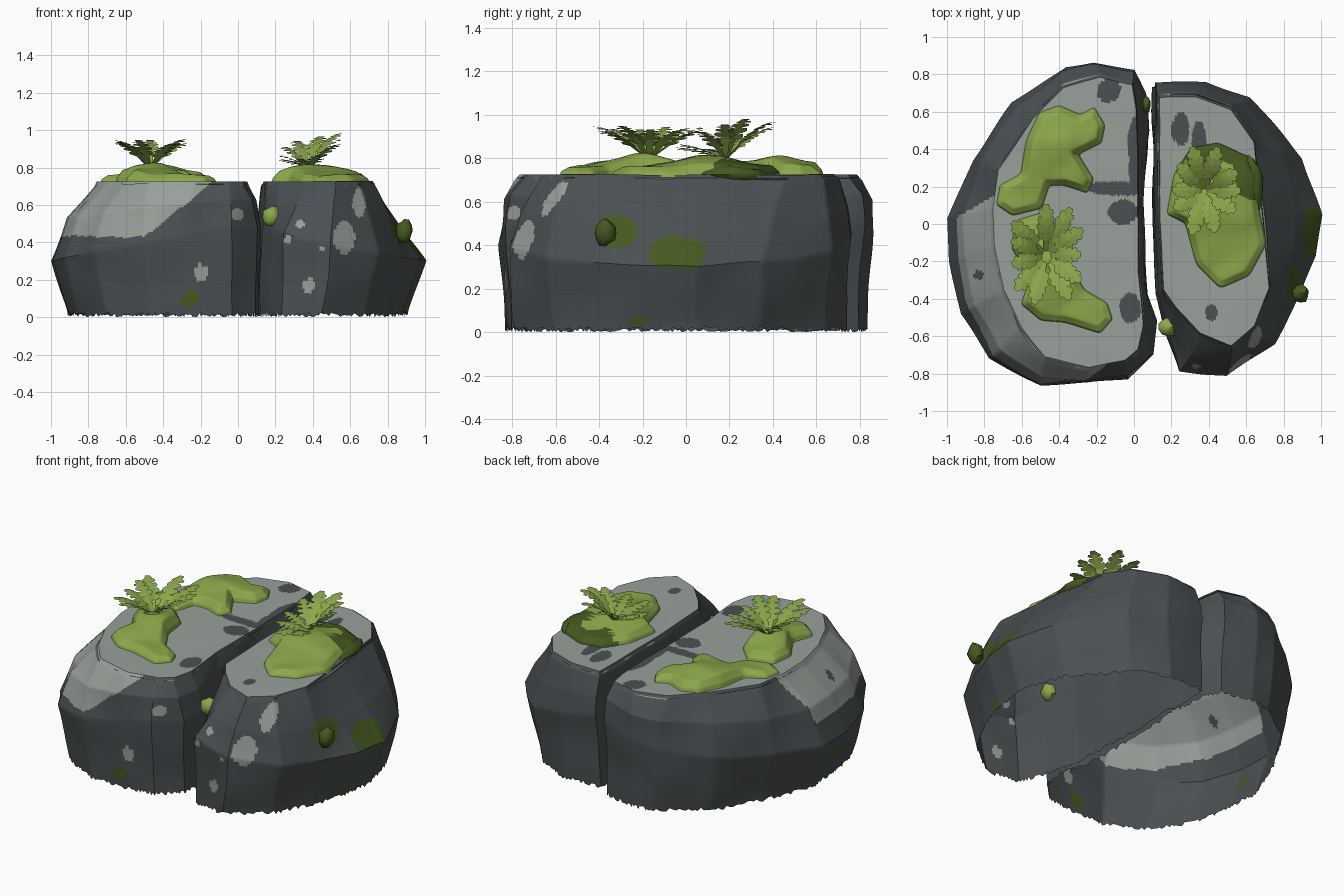
import bpy, bmesh, math, random
from mathutils import Vector, noise

random.seed(4)
cube = bpy.data.objects.get("Cube")
if cube:
    bpy.data.objects.remove(cube)


def material(name, r, g, b):
    m = bpy.data.materials.new(name)
    m.use_nodes = True
    m.diffuse_color = (r, g, b, 1)
    m.node_tree.nodes["Principled BSDF"].inputs["Base Color"].default_value = (r, g, b, 1)
    return m


dark_stone = material("dark_stone", .07, .08, .085)
light_stone = material("light_stone", .315, .35, .32)
moss_green = material("moss_green", .26, .39, .07)
deep_moss = material("deep_moss", .06, .1, .015)


def finish(bm, name, mats, angle=35, subsurf=0):
    mesh = bpy.data.meshes.new(name)
    bm.to_mesh(mesh)
    bm.free()
    ob = bpy.data.objects.new(name, mesh)
    bpy.context.collection.objects.link(ob)
    for m in mats:
        mesh.materials.append(m)
    bpy.ops.object.select_all(action='DESELECT')
    ob.select_set(True)
    bpy.context.view_layer.objects.active = ob
    bpy.ops.object.shade_smooth_by_angle(angle=math.radians(angle))
    if subsurf:
        mod = ob.modifiers.new("rounding", 'SUBSURF')
        mod.levels = mod.render_levels = subsurf


# Painted blotches: centre, then radii
dark_spots = [(-.13, .71, .73, .065, .06, .06), (-.1, .19, .73, .17, .04, .06), (-.06, .06, .73, .08, .07, .06),
              (-.02, -.45, .73, .06, .08, .06), (0, .38, .73, .03, .2, .05), (-.83, -.27, .63, .03, .025, .1),
              (.25, .51, .73, .05, .09, .06), (.35, .43, .73, .04, .12, .06), (.41, -.48, .73, .03, .045, .06)]
light_spots = [(.57, -.78, .43, .06, .2, .09), (.38, -.82, .17, .035, .1, .04), (-.2, -.84, .23, .035, .1, .045),
               (0, -.8, .55, .035, .1, .035), (.27, -.7, .42, .025, .15, .03), (.65, -.64, .62, .035, .14, .09),
               (.45, -.82, .37, .02, .1, .02), (.33, -.7, .5, .03, .12, .025)]
moss_spots = [(.97, -.04, .37, .15, .14, .085), (.9, -.33, .47, .14, .11, .085), (-.26, -.84, .1, .05, .1, .05),
              (-.95, -.15, .18, .1, .04, .04), (.06, .63, .6, .06, .05, .07), (.9, -.22, .05, .15, .06, .02)]


def inside_any(p, spots):
    return any(((p.x - x) / a) ** 2 + ((p.y - y) / b) ** 2 + ((p.z - z) / c) ** 2 < 1
               for x, y, z, a, b, c in spots)


def stone_index(p, normal):
    q = p + noise.noise_vector(p * 9) * .012
    if inside_any(q, moss_spots):
        return 2
    if inside_any(q, light_spots):
        return 1
    if inside_any(q, dark_spots):
        return 0
    bevel = p.x < -.15 and q.y < .14 + (p.x + .77) * .6 and q.y < .17 and q.z > .43 + max(0, p.x + .5) * .8
    return int(bevel or (p.z > .66 and normal.z > .8))


def rock(name, outline, bulge):
    """Outline rows hold the widest contour x, y and the matching plateau x, y."""
    bm = bmesh.new()
    n = len(outline)
    mid = Vector((sum(r[2] for r in outline) / n, sum(r[3] for r in outline) / n, .727))
    rings = [[] for _ in range(7)]
    for bx, by, tx, ty in outline:
        belly = Vector((bx, by, .5 - .2 * abs(bx)))
        rim = Vector((tx, ty, .7))
        plateau = Vector((tx, ty, .725)).lerp(mid, .03)
        points = [Vector((bx * .91, by * .965, .02)), belly,
                  belly.lerp(rim, .45) + Vector((bx * .4, by * .4, 1)) * bulge,
                  rim, plateau, plateau.lerp(mid, .4), plateau.lerp(mid, .75)]
        for ring, p in zip(rings, points):
            ring.append(bm.verts.new(p))
    for low, high in zip(rings, rings[1:]):
        for i in range(n):
            j = (i + 1) % n
            bm.faces.new((low[i], low[j], high[j], high[i]))
    centre = bm.verts.new(mid)
    for i in range(n):
        bm.faces.new((rings[-1][i], rings[-1][(i + 1) % n], centre))
    # Fine faces carry the blotches; the underside stays open
    bmesh.ops.subdivide_edges(bm, edges=bm.edges[:], cuts=17, use_grid_fill=True)
    for v in bm.verts:
        flat = .3 if v.co.z > .71 else 1
        v.co += noise.noise_vector(v.co * 3.5) * .014 * flat
        if v.is_boundary:
            v.co.z = random.uniform(0, .025)
    bmesh.ops.recalc_face_normals(bm, faces=bm.faces[:])
    bm.normal_update()
    if sum(f.normal.z for f in bm.faces) < 0:
        bmesh.ops.reverse_faces(bm, faces=bm.faces[:])
        bm.normal_update()
    for f in bm.faces:
        f.material_index = stone_index(f.calc_center_median(), f.normal)
    finish(bm, name, [dark_stone, light_stone, deep_moss])


rock("large_rock", [
    (-1, .02, -.77, .08), (-.86, .35, -.74, .3), (-.66, .64, -.55, .58), (-.37, .84, -.38, .75),
    (-.22, .86, -.18, .81), (0, .82, 0, .77), (.06, .7, .02, .65), (.08, .5, .03, .4), (.05, .13, .03, .1),
    (.07, -.38, .03, -.25), (.12, -.52, .06, -.56), (.1, -.7, .03, -.69), (-.03, -.83, -.04, -.75),
    (-.24, -.85, -.24, -.79), (-.5, -.86, -.48, -.73), (-.77, -.72, -.61, -.57), (-.93, -.48, -.71, -.36),
    (-.99, -.2, -.76, -.12)], .05)
rock("small_rock", [
    (.11, .75, .13, .7), (.38, .76, .33, .7), (.62, .67, .52, .63), (.9, .35, .65, .45), (1, .05, .69, .05),
    (.97, -.18, .71, -.15), (.88, -.4, .73, -.35), (.75, -.64, .65, -.56), (.5, -.82, .52, -.67),
    (.25, -.79, .35, -.6), (.18, -.59, .22, -.46), (.13, -.38, .15, -.36), (.11, .03, .13, .03)], .015)


def moss(name, outline, peak, height, deep=lambda p: False):
    """Raised moss cushion grown from a flat outline."""
    bm = bmesh.new()
    face = bm.faces.new([bm.verts.new((x, y, .715)) for x, y in outline])
    face.normal_update()
    if face.normal.z < 0:
        face.normal_flip()
    for thick, level in ((.01, .74), (.03, .76)):
        bmesh.ops.inset_region(bm, faces=[face], thickness=thick, use_boundary=True, use_even_offset=True)
        for v in face.verts:
            v.co.z = level
    bmesh.ops.triangulate(bm, faces=[face])
    bmesh.ops.subdivide_edges(bm, edges=bm.edges[:], cuts=4, use_grid_fill=True)
    for v in bm.verts:
        d = math.hypot(v.co.x - peak[0], v.co.y - peak[1])
        grow = min(1, max(0, (v.co.z - .73) / .03))
        v.co.z += grow * (height * math.exp(-(d / .2) ** 2) + .012 * noise.noise(v.co * 8))
    for f in bm.faces:
        f.material_index = int(deep(f.calc_center_median()))
    finish(bm, name, [moss_green, deep_moss], 60, 1)


moss("back_moss", [
    (-.51, .6), (-.4, .64), (-.29, .59), (-.21, .63), (-.15, .53), (-.17, .43), (-.29, .37), (-.21, .24),
    (-.25, .16), (-.37, .2), (-.45, .2), (-.49, .08), (-.65, .04), (-.74, .1), (-.72, .21), (-.61, .27),
    (-.58, .45)], (-.42, .42), .05)
moss("front_moss", [
    (-.64, .02), (-.48, .07), (-.36, -.05), (-.34, -.21), (-.26, -.35), (-.14, -.42), (-.11, -.51), (-.18, -.59),
    (-.37, -.53), (-.5, -.52), (-.61, -.43), (-.56, -.29), (-.66, -.13)], (-.46, -.2), .06)
moss("small_rock_moss", [
    (.17, .05), (.21, .27), (.3, .41), (.45, .44), (.62, .36), (.68, .25), (.67, .1), (.71, -.11), (.62, -.28),
    (.46, -.35), (.33, -.22), (.27, 0)], (.42, .1), .06,
    lambda p: p.y > .3 + .03 * math.sin(p.x * 30) or (p.y > .14 and p.x > .53))


# Small moss tufts clinging to the sides and edge
def tuft(name, centre, size, mat):
    bm = bmesh.new()
    bmesh.ops.create_icosphere(bm, subdivisions=2, radius=1)
    for v in bm.verts:
        p = v.co * (1 + .25 * noise.noise(v.co * 2))
        v.co = Vector(centre) + Vector([a * b for a, b in zip(p, size)])
    finish(bm, name, [mat], 40)


tuft("outer_tuft", (.89, -.37, .46), (.045, .05, .065), deep_moss)
tuft("crack_tuft", (.18, -.55, .54), (.05, .05, .055), moss_green)
tuft("back_crack_tuft", (.065, .64, .57), (.025, .045, .05), deep_moss)
tuft("edge_tuft", (.61, .2, .725), (.085, .17, .045), deep_moss)


# Ferns with lobed fronds
def frond(bm, base, angle, length, rise):
    out = Vector((math.cos(angle), math.sin(angle), 0))
    side = Vector((-out.y, out.x, 0))

    def spine(t):
        return base + out * length * t + Vector((0, 0, rise * math.sin(min(t, 1.1) * 1.45)))

    def blade(points):
        bm.faces.new([bm.verts.new(p) for p in points])

    for start, end, wide, narrow in ((0, .5, .012, .02), (.5, .9, .02, .014)):
        blade([spine(start) + side * wide, spine(start) - side * wide,
               spine(end) - side * narrow, spine(end) + side * narrow])
    blade([spine(.8), spine(.93) - side * .024, spine(1.06) - side * .014, spine(1.06) + side * .014,
           spine(.93) + side * .024])
    for k in range(4):
        t = .3 + k * .15
        reach = .053 - .006 * abs(k - 1)
        droop = Vector((0, 0, -.008))
        for s in (-1, 1):
            w = side * s * reach
            blade([spine(t), spine(t + .05) + w * .75, spine(t + .14) + w + droop,
                   spine(t + .21) + w * .8 + droop, spine(t + .15)])


def fern(name, base, count, reach_x, reach_y, rise, tilt):
    bm = bmesh.new()
    for i in range(count):
        a = math.tau * i / count + random.uniform(-.15, .15)
        length = math.hypot(reach_x * math.cos(a), reach_y * math.sin(a)) * random.uniform(.88, 1)
        frond(bm, Vector(base), a, length, rise * random.uniform(.85, 1.05) + tilt * math.cos(a - .9))
    finish(bm, name, [moss_green])


fern("large_rock_fern", (-.47, -.17, .795), 11, .19, .29, .15, 0)
fern("small_rock_fern", (.38, .18, .795), 10, .18, .24, .12, .075)
